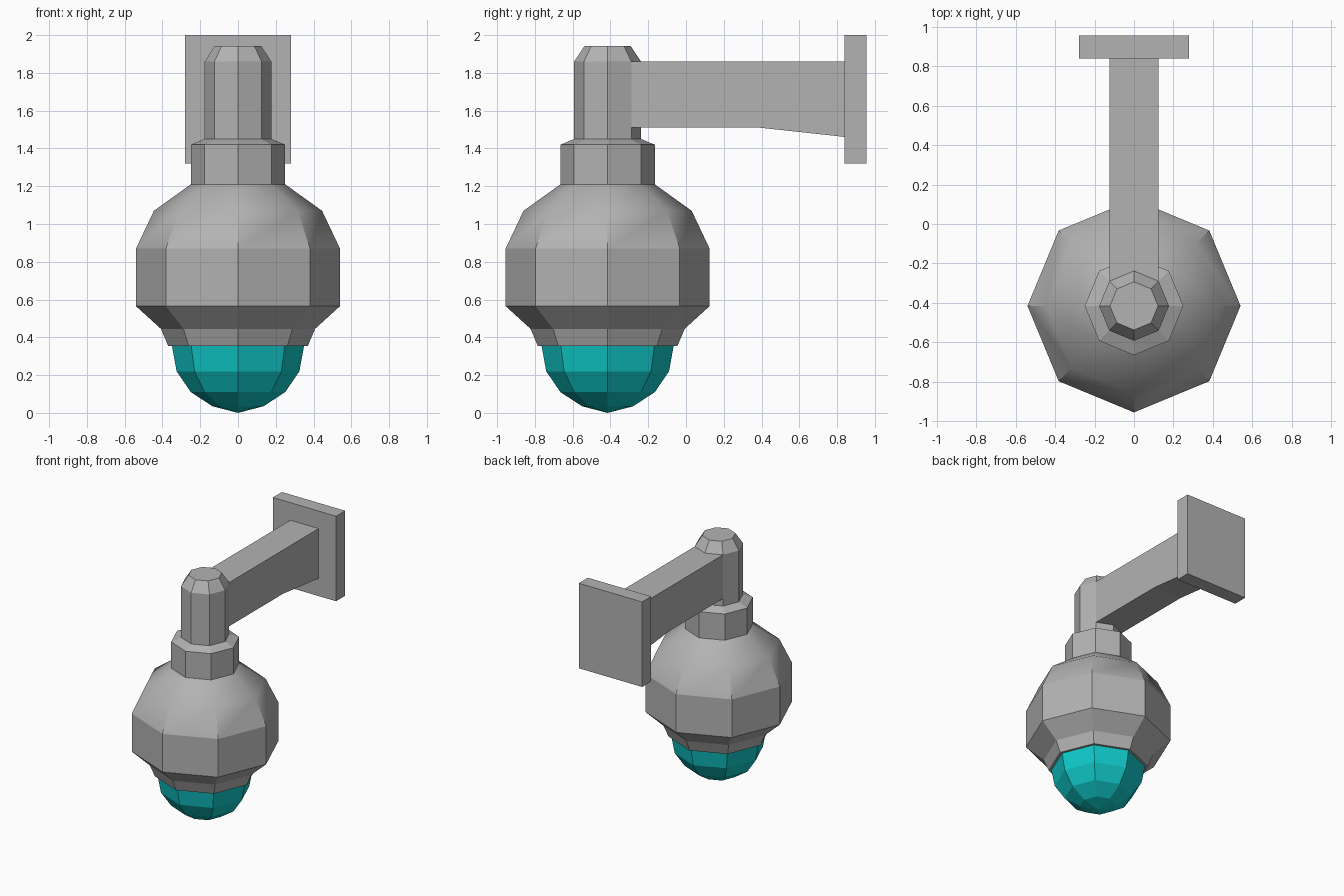
import bpy, bmesh, math
from mathutils import Vector

cube = bpy.data.objects.get("Cube")
if cube:
    bpy.data.objects.remove(cube, do_unlink=True)

SIDES = 8
AXIS_Y = -0.415


def material(name, color):
    m = bpy.data.materials.new(name)
    m.use_nodes = True
    m.diffuse_color = color
    bsdf = next(n for n in m.node_tree.nodes if n.type == 'BSDF_PRINCIPLED')
    bsdf.inputs["Base Color"].default_value = color
    return m


grey = material("grey housing", (0.45, 0.45, 0.45, 1))
teal = material("teal lens", (0.005, 0.58, 0.58, 1))


def finish(bm, name, mat):
    bmesh.ops.recalc_face_normals(bm, faces=bm.faces)
    mesh = bpy.data.meshes.new(name)
    bm.to_mesh(mesh)
    bm.free()
    mesh.materials.append(mat)
    ob = bpy.data.objects.new(name, mesh)
    bpy.context.collection.objects.link(ob)
    return ob


def lathe(name, profile, mat, smooth=False):
    """Octagonal solid from (radius, height) pairs, bottom to top."""
    bm = bmesh.new()
    rings = []
    for r, z in profile:
        if r == 0:
            rings.append([bm.verts.new((0, AXIS_Y, z))] * SIDES)
        else:
            angles = [math.tau * i / SIDES for i in range(SIDES)]
            rings.append([bm.verts.new((r * math.cos(a), AXIS_Y + r * math.sin(a), z))
                          for a in angles])
    for low, high in zip(rings, rings[1:]):
        for i in range(SIDES):
            j = (i + 1) % SIDES
            corners = dict.fromkeys((low[i], low[j], high[j], high[i]))
            bm.faces.new(list(corners))
    for ring in (rings[0], rings[-1]):
        if ring[0] is not ring[1]:
            bm.faces.new(ring)
    # Shoulders are softly shaded except across steep edges
    if smooth:
        bm.normal_update()
        for f in bm.faces:
            f.smooth = 0.87 < f.calc_center_median().z < 1.21
        bmesh.ops.recalc_face_normals(bm, faces=bm.faces)
        for e in bm.edges:
            e.smooth = e.calc_face_angle(0) < math.radians(30)
    return finish(bm, name, mat)


def extrude_x(name, outline, half_width, mat):
    """Solid with a (y, z) outline, centred on x."""
    bm = bmesh.new()
    face = bm.faces.new([bm.verts.new((-half_width, y, z)) for y, z in outline])
    ext = bmesh.ops.extrude_face_region(bm, geom=[face])
    verts = [v for v in ext["geom"] if isinstance(v, bmesh.types.BMVert)]
    bmesh.ops.translate(bm, vec=Vector((2 * half_width, 0, 0)), verts=verts)
    return finish(bm, name, mat)


# Lens dome below the housing
lathe("lens_dome", [(0, 0), (0.135, 0.035), (0.25, 0.11), (0.325, 0.22), (0.35, 0.356)], teal)

# Round housing with its lower rim and shoulders
lathe("housing", [(0.37, 0.355), (0.408, 0.445), (0.54, 0.565), (0.54, 0.87),
                  (0.445, 1.07), (0.25, 1.21)], grey, smooth=True)

# Collar and upright post
lathe("collar", [(0.25, 1.208), (0.25, 1.42), (0.177, 1.45)], grey)
lathe("post", [(0.177, 1.448), (0.177, 1.86), (0.122, 1.943)], grey)

# Wall arm and mounting plate
extrude_x("wall_arm", [(-0.29, 1.86), (0.85, 1.86), (0.85, 1.46), (0.39, 1.51), (-0.29, 1.51)],
          0.125, grey)
extrude_x("wall_plate", [(0.84, 1.32), (0.955, 1.32), (0.955, 2.0), (0.84, 2.0)], 0.28, grey)
